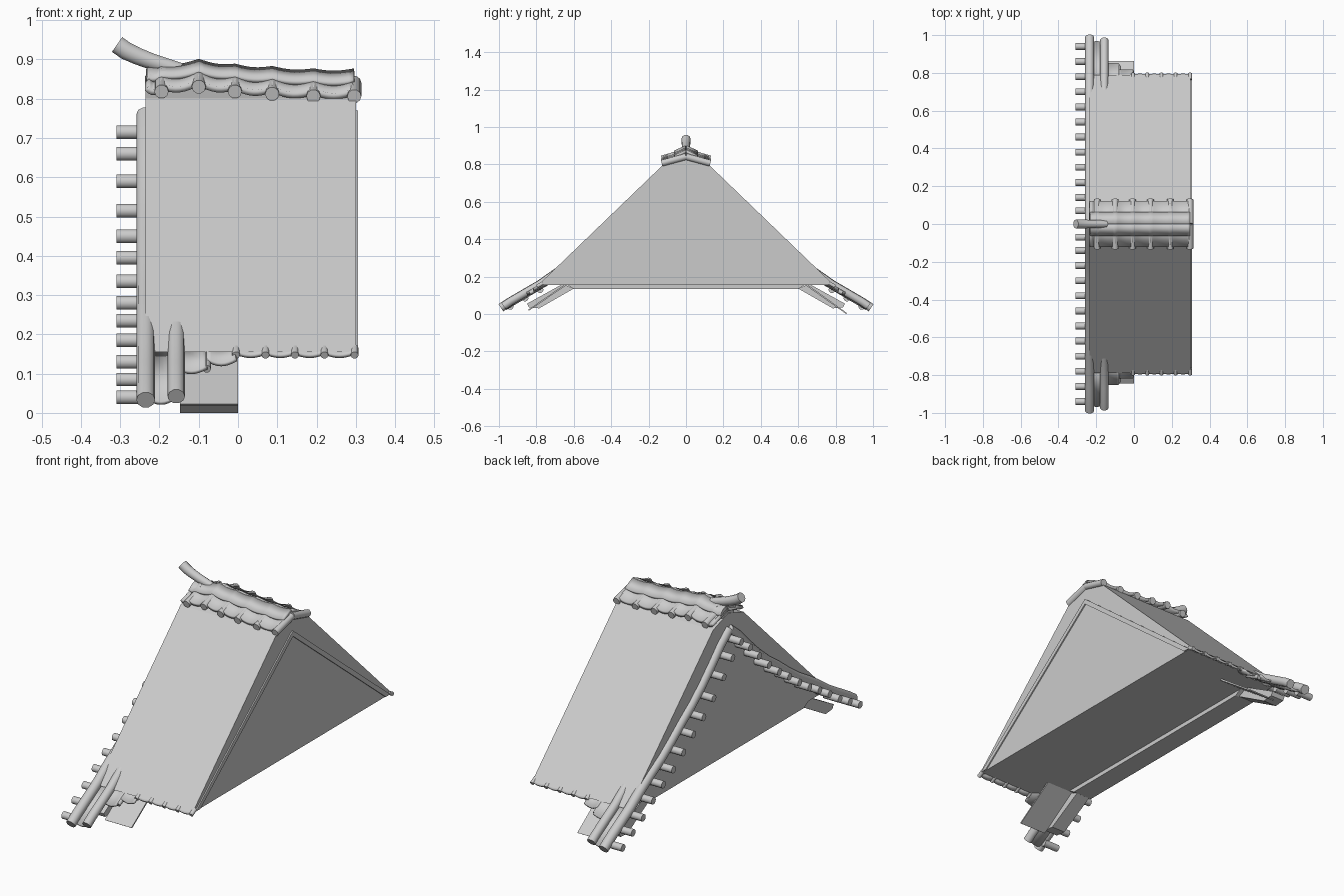
import bpy, bmesh, math

old = bpy.data.objects.get("Cube")
if old:
    bpy.data.objects.remove(old, do_unlink=True)

grey = bpy.data.materials.new("clay grey")
grey.use_nodes = True
grey.diffuse_color = (0.6, 0.6, 0.6, 1)
grey.node_tree.nodes["Principled BSDF"].inputs["Base Color"].default_value = (0.6, 0.6, 0.6, 1)


def finish(ob, smooth):
    bpy.ops.object.select_all(action='DESELECT')
    ob.select_set(True)
    bpy.context.view_layer.objects.active = ob
    if ob.type == 'CURVE':
        bpy.ops.object.convert(target='MESH')
        ob = bpy.context.object
    ob.data.materials.clear()
    ob.data.materials.append(grey)
    if smooth:
        bpy.ops.object.shade_smooth_by_angle(angle=math.radians(40))
    return ob


def tube(name, pts, r, scales=None):
    cu = bpy.data.curves.new(name, 'CURVE')
    cu.dimensions = '3D'
    cu.bevel_depth = r
    cu.bevel_resolution = 3
    cu.use_fill_caps = True
    sp = cu.splines.new('POLY')
    sp.points.add(len(pts) - 1)
    for i, p in enumerate(pts):
        sp.points[i].co = (*p, 1)
        sp.points[i].radius = scales[i] if scales else 1
    ob = bpy.data.objects.new(name, cu)
    bpy.context.collection.objects.link(ob)
    return finish(ob, True)


def mesh_object(name, bm, smooth=False):
    bmesh.ops.recalc_face_normals(bm, faces=bm.faces)
    me = bpy.data.meshes.new(name)
    bm.to_mesh(me)
    bm.free()
    ob = bpy.data.objects.new(name, me)
    bpy.context.collection.objects.link(ob)
    return finish(ob, smooth)


def prism(name, profile, x0, x1):
    """Extrude a (y, z) outline along x."""
    bm = bmesh.new()
    face = bm.faces.new([bm.verts.new((x0, y, z)) for y, z in profile])
    new = bmesh.ops.extrude_face_region(bm, geom=[face])["geom"]
    bmesh.ops.translate(bm, vec=(x1 - x0, 0, 0),
                        verts=[v for v in new if isinstance(v, bmesh.types.BMVert)])
    return mesh_object(name, bm)


def sagging_tiles(name, xs, lifts, a, b, sag, thick=0.01):
    """Trough tiles hanging between neighbouring x positions, running from a to b in (y, z)."""
    bm = bmesh.new()
    rows = ([], [])
    for i in range(len(xs) - 1):
        for k in range(8 + (i == len(xs) - 2)):
            t = k / 8 if k < 8 else 1
            x = xs[i] + (xs[i + 1] - xs[i]) * t
            dz = lifts[i] + (lifts[i + 1] - lifts[i]) * t - sag * math.sin(math.pi * t)
            for row, (y, z) in zip(rows, (a, b)):
                row.append(bm.verts.new((x, y, z + dz)))
    for k in range(len(rows[0]) - 1):
        bm.faces.new((rows[0][k], rows[0][k + 1], rows[1][k + 1], rows[1][k]))
    ob = mesh_object(name, bm, True)
    mod = ob.modifiers.new("thickness", 'SOLIDIFY')
    mod.thickness = thick
    mod.offset = 0
    return ob


# Main roof body with steep flat slopes
prism("roof_body", [(-0.79, 0.155), (0.79, 0.155), (0.12, 0.80), (0, 0.84), (-0.12, 0.80)],
      -0.235, 0.30)
prism("left_gable_sill", [(-0.64, 0.158), (-0.6, 0.134), (0.6, 0.134), (0.64, 0.158)],
      -0.235, -0.13)

# Gable trim on the right end
prism("gable_trim", [(-0.77, 0.157), (0, 0.77), (0.77, 0.157), (0.735, 0.157),
                     (0, 0.742), (-0.735, 0.157)], 0.295, 0.306)

# Curved verge on the left end: heights of the tile ends from ridge to eave
steps = [0.0, 0.07] + [0.14 + 0.08 * i for i in range(11)]
heights = [0.715, 0.66, 0.59, 0.515, 0.45, 0.395, 0.335, 0.28, 0.235, 0.185, 0.13, 0.085, 0.04]
for s, side in ((-1, "front"), (1, "back")):
    for i, (y, z) in enumerate(zip(steps, heights)):
        if i or s > 0:
            tube(f"verge_tile_{side}_{i}", [(-0.31, s * y, z), (-0.225, s * y, z)], 0.018)
    path = [(s * y, z + 0.045 - 0.02 * y) for y, z in zip(steps, heights)]
    path.append((s * 0.99, 0.033))
    tube(f"verge_roll_{side}", [(-0.235, y, z) for y, z in path], 0.024)
    tube(f"second_roll_{side}", [(-0.157, y, z) for y, z in path[-5:-1]]
         + [(-0.157, s * 0.975, 0.042)], 0.022)
    # Tile bed between the rolls and stepped courses beside them
    sagging_tiles(f"corner_tiles_{side}", [-0.235, -0.157], [0, 0],
                  (s * 0.72, 0.185), (s * 0.965, 0.04), 0.015)
    sagging_tiles(f"middle_tiles_{side}", [-0.157, -0.08], [0, 0],
                  (s * 0.72, 0.185), (s * 0.85, 0.115), 0.012)
    sagging_tiles(f"inner_tiles_{side}", [-0.08, -0.005], [0, 0],
                  (s * 0.72, 0.185), (s * 0.815, 0.135), 0.012)
    tube(f"short_roll_{side}", [(-0.08, s * 0.74, 0.165), (-0.08, s * 0.835, 0.112)], 0.011)
    # Sloping boards under the corner
    low = 0.0 if s > 0 else 0.018
    reach = 0.862 if s > 0 else 0.845
    prism(f"corner_board_{side}", [(s * 0.63, 0.16), (s * 0.645, 0.16),
                                   (s * reach, low + 0.004), (s * (reach - 0.006), low)], -0.148, 0)
    prism(f"corner_soffit_{side}", [(s * 0.6, 0.136), (s * 0.66, 0.16), (s * 0.85, 0.055),
                                    (s * 0.84, 0.035), (s * 0.785, 0.03)], -0.225, -0.15)
    # Eave edge
    eave = [-0.005, 0.07, 0.145, 0.22, 0.297]
    sagging_tiles(f"eave_tiles_{side}", eave, [0] * 5,
                  (s * 0.77, 0.165), (s * 0.793, 0.152), 0.008)
    for x in eave:
        tube(f"eave_roll_{side}", [(x, s * 0.765, 0.165), (x, s * 0.797, 0.147)], 0.01)
    # Ridge cover tiles
    xs = [-0.195, -0.10, -0.008, 0.087, 0.192, 0.296]
    lifts = [0.015, 0.027, 0.015, 0.009, 0.003, 0.003]
    sagging_tiles(f"ridge_tiles_{side}", [-0.232] + xs, [0.012] + lifts,
                  (0, 0.85), (s * 0.12, 0.815), 0.012, 0.016)
    sagging_tiles(f"upper_ridge_tiles_{side}", [-0.232] + xs, [0.012] + lifts,
                  (0, 0.868), (s * 0.06, 0.84), 0.006, 0.014)
    for x, dz in zip(xs, lifts):
        tube(f"ridge_cover_{side}", [(x, 0, 0.838 + dz), (x, s * 0.13, 0.803 + dz)], 0.018)


# Long ridge roll, bands and upswept finial
def ridge_z(x):
    return 0.822 + 0.025 * ((0.3 - x) / 0.53) ** 1.3


def flat_roll(name, x0, x1, ry, rz):
    bm = bmesh.new()
    loops = []
    for k in range(9):
        x = x0 + (x1 - x0) * k / 8
        loops.append([bm.verts.new((x, ry * math.cos(a), ridge_z(x) + rz * math.sin(a)))
                      for a in (math.tau * j / 20 for j in range(20))])
    for p, q in zip(loops, loops[1:]):
        for j in range(20):
            bm.faces.new((p[j - 1], p[j], q[j], q[j - 1]))
    bm.faces.new(loops[0])
    bm.faces.new(loops[-1])
    mesh_object(name, bm, True)


flat_roll("ridge_roll", -0.232, 0.296, 0.054, 0.034)
for x in (-0.19, -0.107, -0.025, 0.068, 0.156, 0.246):
    flat_roll("ridge_band", x - 0.006, x + 0.006, 0.058, 0.039)
tube("ridge_finial", [(-0.10, 0, 0.863), (-0.14, 0, 0.872), (-0.18, 0, 0.883),
                      (-0.22, 0, 0.895), (-0.255, 0, 0.908), (-0.285, 0, 0.922),
                      (-0.308, 0, 0.938)], 0.024, [0.5, 0.75, 0.85, 0.9, 0.95, 1, 1])
